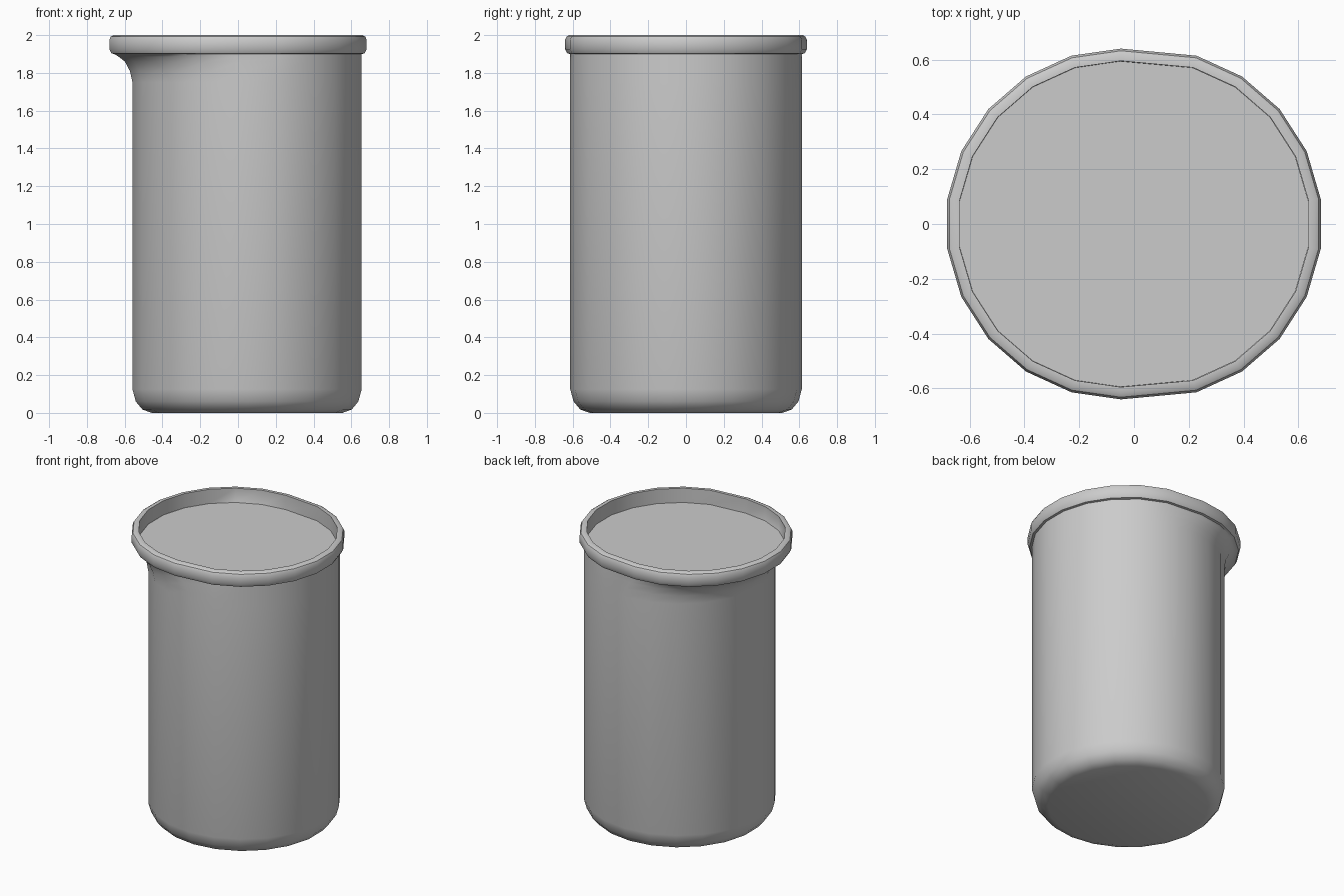
import bpy, bmesh, math

if "Cube" in bpy.data.objects:
    bpy.data.objects.remove(bpy.data.objects["Cube"])

SIDES = 22
CX = 0.048       # axis of the round body
SPOUT = 0.096    # how far the left half is pulled out at the rim


def ring(bm, r, z, pull):
    """One loop of the vessel; the left half slides towards -x to form the spout."""
    verts = []
    for k in range(SIDES):
        a = (k + 0.5) * 2 * math.pi / SIDES
        shift = pull * SPOUT if math.cos(a) < 1e-4 else 0.0
        verts.append(bm.verts.new((CX + r * math.cos(a) - shift, r * math.sin(a), z)))
    return verts


def loft(name, profile):
    """Skin rings given as (radius, z, spout pull), capping both ends."""
    bm = bmesh.new()
    rings = [ring(bm, *p) for p in profile]
    for a, b in zip(rings, rings[1:]):
        for i in range(SIDES):
            j = (i + 1) % SIDES
            bm.faces.new((a[i], a[j], b[j], b[i]))
    bm.faces.new(rings[0][::-1])
    bm.faces.new(rings[-1])
    bmesh.ops.recalc_face_normals(bm, faces=bm.faces)
    me = bpy.data.meshes.new(name)
    bm.to_mesh(me)
    bm.free()
    ob = bpy.data.objects.new(name, me)
    bpy.context.collection.objects.link(ob)
    bpy.ops.object.select_all(action='DESELECT')
    ob.select_set(True)
    bpy.context.view_layer.objects.active = ob
    bpy.ops.object.shade_smooth_by_angle(angle=math.radians(35))
    return ob


# Beaker: rounded base, wall, spout flare, rolled rim, then the inner wall
loft("beaker", [
    (0.51, 0.0, 0), (0.56, 0.018, 0), (0.595, 0.06, 0), (0.613, 0.125, 0),
    (0.613, 1.75, 0), (0.613, 1.81, 0.14), (0.613, 1.86, 0.42), (0.613, 1.885, 0.75),
    (0.613, 1.9, 1), (0.628, 1.903, 1), (0.64, 1.925, 1), (0.64, 1.975, 1),
    (0.632, 1.992, 1), (0.618, 2.0, 1), (0.595, 2.0, 1), (0.595, 1.9, 1),
    (0.595, 1.86, 0.42), (0.595, 1.81, 0.14), (0.595, 1.75, 0),
    (0.595, 0.13, 0), (0.5, 0.025, 0),
])

# Liquid filling the beaker to just under the rim
loft("liquid", [
    (0.49, 0.03, 0), (0.592, 0.14, 0), (0.592, 1.75, 0), (0.592, 1.81, 0.14),
    (0.592, 1.86, 0.42), (0.594, 1.9, 1),
])
